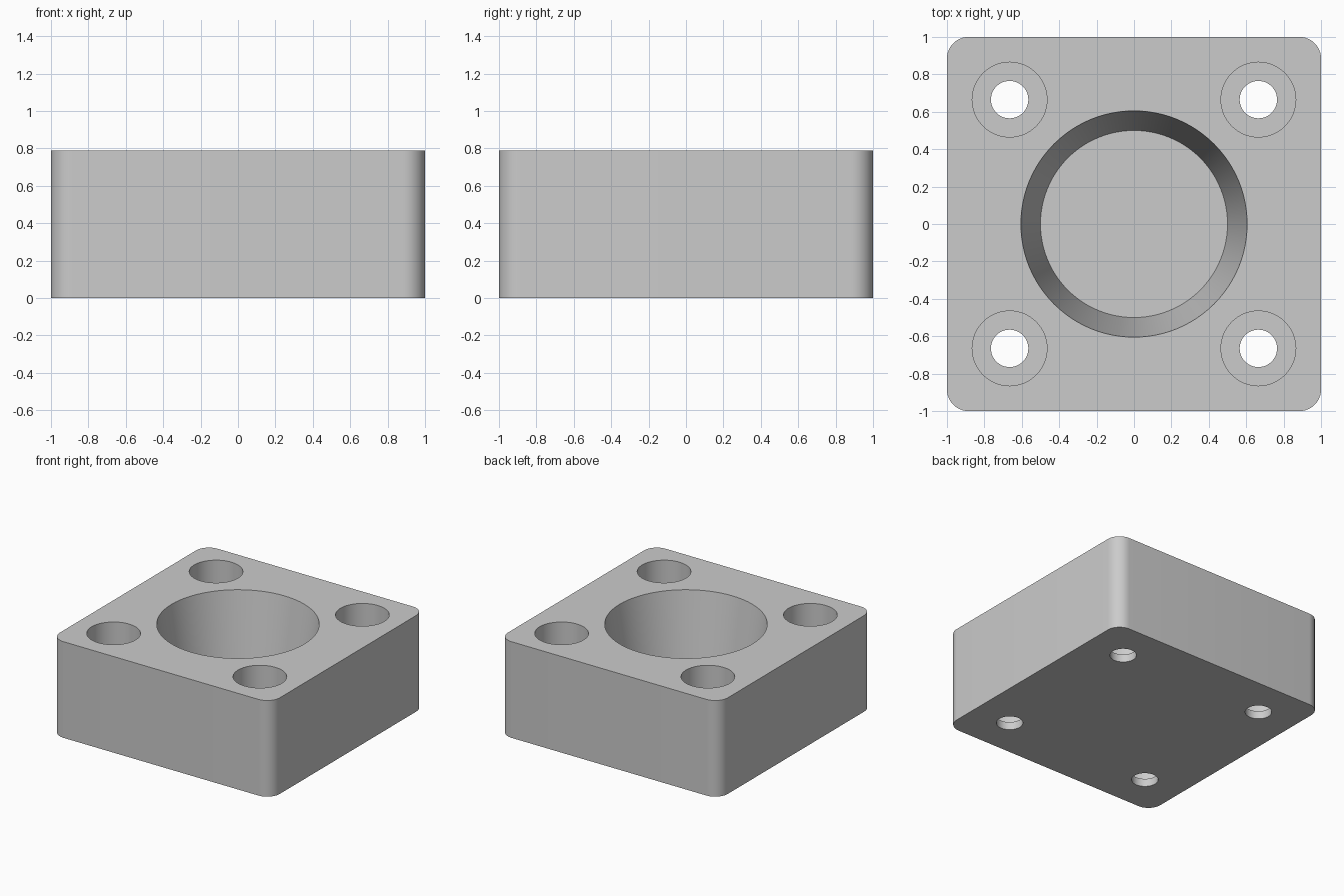
import bpy, bmesh, math

HEIGHT = 0.79
CORNER = 0.115
HOLE_POS = 0.665
SHOULDER = 0.065    # height of the counterbore floor
POCKET_FLOOR = 0.06

cube = bpy.data.objects.get("Cube")
if cube:
    bpy.data.objects.remove(cube, do_unlink=True)

grey = bpy.data.materials.new("light grey")
grey.use_nodes = True
colour = (0.6, 0.6, 0.6, 1)
grey.diffuse_color = colour
grey.node_tree.nodes["Principled BSDF"].inputs["Base Color"].default_value = colour


def make_object(name, bm):
    mesh = bpy.data.meshes.new(name)
    bm.to_mesh(mesh)
    bm.free()
    mesh.materials.append(grey)
    obj = bpy.data.objects.new(name, mesh)
    bpy.context.collection.objects.link(obj)
    return obj


def cut_round(target, x, y, z0, z1, r0, r1, sides):
    """Cut a round or tapered hole between two heights, then drop the cutter."""
    bm = bmesh.new()
    bmesh.ops.create_cone(bm, cap_ends=True, segments=sides,
                          radius1=r0, radius2=r1, depth=z1 - z0)
    bmesh.ops.translate(bm, verts=bm.verts, vec=(x, y, (z0 + z1) / 2))
    cutter = make_object("hole_cutter", bm)
    cutter.hide_render = True
    mod = target.modifiers.new("hole", 'BOOLEAN')
    mod.operation = 'DIFFERENCE'
    mod.solver = 'EXACT'
    mod.object = cutter
    bpy.context.view_layer.objects.active = target
    bpy.ops.object.modifier_apply(modifier=mod.name)
    bpy.data.objects.remove(cutter, do_unlink=True)


# Block with rounded upright corners
bm = bmesh.new()
bmesh.ops.create_cube(bm, size=2)
bmesh.ops.scale(bm, verts=bm.verts, vec=(1, 1, HEIGHT / 2))
bmesh.ops.translate(bm, verts=bm.verts, vec=(0, 0, HEIGHT / 2))
upright = [e for e in bm.edges
           if abs(e.verts[0].co.z - e.verts[1].co.z) > HEIGHT / 2]
bmesh.ops.bevel(bm, geom=upright, offset=CORNER, segments=12,
                profile=0.5, affect='EDGES')
block = make_object("mounting_block", bm)

# Tapered central pocket, extended above the top along the same slope
slope = (0.605 - 0.5) / (HEIGHT - POCKET_FLOOR)
over = 0.1
cut_round(block, 0, 0, POCKET_FLOOR, HEIGHT + over, 0.5, 0.605 + slope * over, 96)

# Counterbored bolt holes in the four corners
for sx in (-1, 1):
    for sy in (-1, 1):
        x, y = sx * HOLE_POS, sy * HOLE_POS
        cut_round(block, x, y, SHOULDER, HEIGHT + over, 0.2, 0.2, 64)
        cut_round(block, x, y, -over, HEIGHT + over, 0.1, 0.1, 48)

# Smooth round walls, crisp rims
bpy.ops.object.select_all(action='DESELECT')
block.select_set(True)
bpy.context.view_layer.objects.active = block
bpy.ops.object.shade_smooth_by_angle(angle=math.radians(30))
